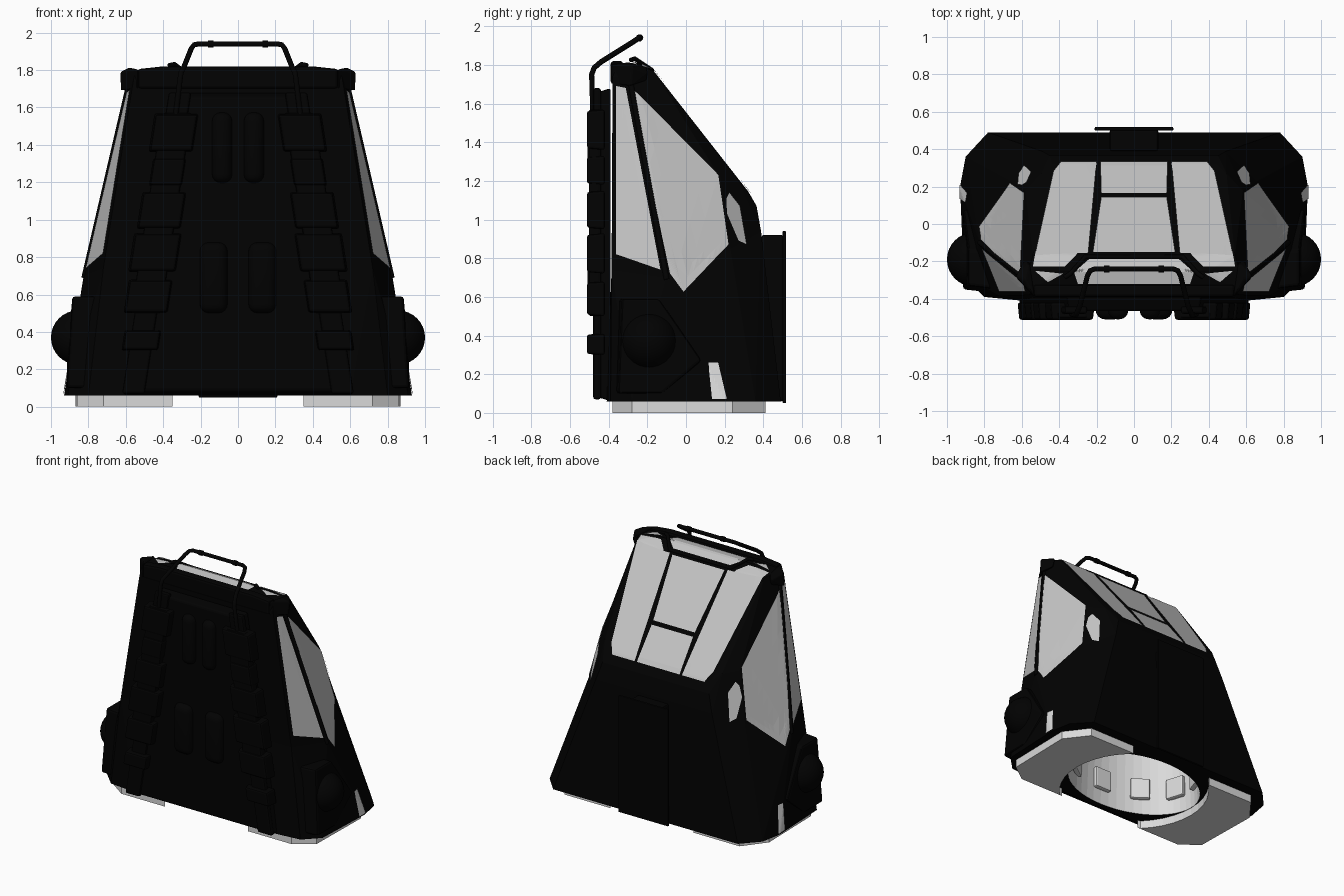
import bpy, bmesh, math
from mathutils import Vector
from mathutils.bvhtree import BVHTree

if "Cube" in bpy.data.objects:
    bpy.data.objects.remove(bpy.data.objects["Cube"])


def material(name, value):
    m = bpy.data.materials.new(name)
    m.use_nodes = True
    color = (value, value, value, 1)
    m.diffuse_color = color
    m.node_tree.nodes["Principled BSDF"].inputs["Base Color"].default_value = color
    return m


black = material("black shell", 0.0005)
glass = material("pale grey glass", 0.56)
light = material("light grey base", 0.7)


def finish(bm, name, mat, bevel=0, segments=2):
    mesh = bpy.data.meshes.new(name)
    bm.to_mesh(mesh)
    bm.free()
    mesh.materials.append(mat)
    ob = bpy.data.objects.new(name, mesh)
    bpy.context.collection.objects.link(ob)
    if bevel:
        b = ob.modifiers.new("soft edges", "BEVEL")
        b.width, b.segments, b.limit_method = bevel, segments, "ANGLE"
    return ob


def smooth(ob):
    for p in ob.data.polygons:
        p.use_smooth = True


def hull_mesh(points):
    bm = bmesh.new()
    for p in points:
        bm.verts.new(p)
    bmesh.ops.convex_hull(bm, input=bm.verts)
    loose = [v for v in bm.verts if not v.link_faces]
    bmesh.ops.delete(bm, geom=loose, context="VERTS")
    bmesh.ops.dissolve_limit(bm, angle_limit=math.radians(2), verts=bm.verts, edges=bm.edges)
    bmesh.ops.recalc_face_normals(bm, faces=bm.faces)
    return bm


def slab(name, outline, y0, y1, bevel=0.012, inset=1.0):
    """Solid from an (x, z) outline, between two depths."""
    c = sum((Vector(p) for p in outline), Vector((0, 0))) / len(outline)
    pts = [(x, y0, z) for x, z in outline]
    for p in outline:
        q = c + (Vector(p) - c) * inset
        pts.append((q.x, y1, q.y))
    return finish(hull_mesh(pts), name, black, bevel)


def pipe(name, points, radius):
    cu = bpy.data.curves.new(name, "CURVE")
    cu.dimensions, cu.bevel_depth, cu.bevel_resolution = "3D", radius, 3
    cu.use_fill_caps = True
    s = cu.splines.new("POLY")
    s.points.add(len(points) - 1)
    for sp, p in zip(s.points, points):
        sp.co = (*p, 1)
    cu.materials.append(black)
    ob = bpy.data.objects.new(name, cu)
    bpy.context.collection.objects.link(ob)
    return ob


SIDES = (("left", 1), ("right", -1))

# Faceted shell: lower body and cab share the belt points
base = [(.6, -.41, .06), (.8, -.39, .06), (.91, -.28, .06), (.93, .2, .06), (.9, .36, .06), (.78, .49, .06)]
belt = [(.825, -.03, .6), (.825, -.1, .7), (.72, -.385, .74), (.66, .23, .85), (.49, .388, .94)]
cab = [(.582, .178, 1.215), (.44, .322, 1.145), (.45, .365, 1.07), (.495, .272, 1.2), (.54, -.168, 1.77),
       (.56, -.24, 1.79), (.585, -.29, 1.74), (.56, -.38, 1.74), (.55, -.36, 1.79), (.4, -.25, 1.81)]
shells, trees = {}, []
for name, half in (("lower_shell", base + belt), ("cab_shell", belt + cab)):
    bm = hull_mesh([(s * x, y, z) for x, y, z in half for s in (1, -1)])
    trees.append(BVHTree.FromBMesh(bm))
    shells[name] = finish(bm, name, black)

# Hollow underside with pale lining
bm = bmesh.new()
bmesh.ops.create_cone(bm, cap_ends=True, segments=48, radius1=.54, radius2=.5, depth=.7)
for v in bm.verts:
    v.co.y *= .7
    v.co.z += .2
cutter = finish(bm, "cavity_cutter", light)
cutter.hide_render = True
cut = shells["lower_shell"].modifiers.new("cavity", "BOOLEAN")
cut.object, cut.operation, cut.solver, cut.material_mode = cutter, "DIFFERENCE", "EXACT", "TRANSFER"
bpy.context.view_layer.objects.active = shells["lower_shell"]
bpy.ops.object.modifier_apply(modifier=cut.name)
bpy.data.objects.remove(cutter)


def pane(name, outline, axis, side=1, mat=glass, lift=.006):
    """Thin plate that follows the shell; outline is (y, z) for axis x or (x, y) for axis z."""
    bm = bmesh.new()
    ray = Vector((-1, 0, 0)) if axis == "x" else Vector((0, 0, -1))
    bm.faces.new([bm.verts.new((3, a, b) if axis == "x" else (a, b, 3)) for a, b in outline])
    bmesh.ops.triangulate(bm, faces=bm.faces)
    bmesh.ops.subdivide_edges(bm, edges=bm.edges, cuts=7, use_grid_fill=True)
    for v in bm.verts:
        hits = [h for h in (t.ray_cast(v.co, ray) for t in trees) if h[0]]
        hit, normal, *_ = min(hits, key=lambda h: h[3])
        v.co = hit + normal * lift
    bm.normal_update()
    flip = [f for f in bm.faces if f.normal.dot(ray) > 0]
    bmesh.ops.reverse_faces(bm, faces=flip)
    if side < 0:
        for v in bm.verts:
            v.co.x = -v.co.x
        bmesh.ops.reverse_faces(bm, faces=bm.faces)
    return finish(bm, name, mat)


# Windows
pane("roof_window_lower", [(-.18, .33), (.18, .33), (.175, .16), (-.175, .16)], "z")
pane("roof_window_upper", [(-.175, .14), (.175, .14), (.22, -.155), (-.22, -.155)], "z")
pane("top_window", [(-.24, -.19), (.24, -.19), (.32, -.26), (.3, -.32), (-.3, -.32), (-.32, -.26)], "z")
for label, s in SIDES:
    pane(label + "_roof_window", [(.2, .33), (.39, .33), (.43, .28), (.53, -.17), (.54, -.23), (.37, -.23), (.3, -.16), (.245, -.16)], "z", s)
    pane(label + "_corner_window", [(.38, -.265), (.53, -.25), (.46, -.31)], "z", s)
    pane(label + "_side_window", [(-.29, 1.69), (.165, 1.23), (.172, 1.18), (.15, 1.08), (.218, .87), (-.015, .625), (-.085, .72)], "x", s)
    pane(label + "_quarter_window", [(-.36, 1.69), (-.31, 1.68), (-.13, .74), (-.36, .82)], "x", s)
    pane(label + "_small_window", [(.205, 1.11), (.22, 1.14), (.275, 1.07), (.31, .87), (.268, .89), (.208, 1.03)], "x", s)
    pane(label + "_side_stripe", [(.115, .26), (.165, .26), (.21, .07), (.135, .07)], "x", s, light)

# Window frames
pipe("roof_arch", [(-.37, -.285, 1.825), (-.34, -.265, 1.832), (-.26, -.175, 1.772), (.26, -.175, 1.772),
                   (.34, -.265, 1.832), (.37, -.285, 1.825)], .012)
slab("front_rim", [(-.54, 1.805), (-.4, 1.82), (.4, 1.82), (.54, 1.805), (.54, 1.7), (-.54, 1.7)], -.325, -.39, .015, .99)
for label, s in SIDES:
    rim = [(.535, -.388, 1.7), (.535, -.385, 1.805), (.628, -.29, 1.69), (.632, -.28, 1.79), (.59, -.2, 1.76),
           (.56, -.2, 1.79), (.58, -.3, 1.815), (.575, -.2, 1.72), (.53, -.33, 1.75)]
    finish(hull_mesh([(s * x, y, z) for x, y, z in rim]), label + "_rim_corner", black, .008)
    pipe(label + "_side_pillar", [(s * .583, -.29, 1.73), (s * .824, -.1, .69)], .014)

# Front pack: tapered panel, side rails, clamp blocks and padded ribs
slab("front_panel", [(-.36, 1.68), (.36, 1.68), (.62, .06), (-.62, .06)], -.39, -.465, inset=.97)


def rail_x(z):
    return .31 + .155 * (1.68 - z)


def rail_outline(s, top, bottom, w):
    return [(s * (rail_x(z) + d), z) for z, d in ((top, -w), (top, w), (bottom, w), (bottom, -w))]


blocks = [(1.57, 1.36, .12), (1.33, 1.18, .09), (1.15, .95, .12), (.93, .72, .13), (.68, .5, .12), (.41, .3, .1)]
for label, s in SIDES:
    slab(label + "_rail", rail_outline(s, 1.68, .07, .06), -.44, -.48)
    slab(label + "_rail_pad", rail_outline(s, 1.57, .5, .08), -.44, -.503)
    for i, (top, bottom, w) in enumerate(blocks):
        slab(f"{label}_clamp_{i + 1}", rail_outline(s, top, bottom, w), -.42, -.512, inset=.92)
    for part, x, z, w, h in (("upper", .085, 1.385, .11, .38), ("lower", .13, .69, .15, .38)):
        bm = bmesh.new()
        bmesh.ops.create_cube(bm, size=1)
        for v in bm.verts:
            v.co = (s * x + v.co.x * w, -.455 + v.co.y * .11, z + v.co.z * h)
        smooth(finish(bm, f"{label}_{part}_rib", black, .05, 4))

# Carrying handle
bar = [(.34, -.48, 1.5), (.31, -.488, 1.75), (.305, -.475, 1.785), (.29, -.44, 1.815),
       (.25, -.28, 1.915), (.235, -.25, 1.935), (.21, -.24, 1.94)]
pipe("handle", bar + [(-x, y, z) for x, y, z in reversed(bar)], .014)
for label, s in SIDES:
    pipe(label + "_handle_collar", [(s * .13, -.24, 1.94), (s * .16, -.24, 1.94)], .019)

# Side pods with round domes
for label, s in SIDES:
    pod = [(-.35, .1), (-.33, .59), (-.14, .59), (.08, .27), (.0, .2), (-.12, .1)]
    pts = [(s * (.885 if z > .5 else .915), y, z) for y, z in pod] + [(s * .75, y * 1.05, z) for y, z in pod]
    finish(hull_mesh(pts), label + "_pod", black, .015)
    bm = bmesh.new()
    bmesh.ops.create_uvsphere(bm, u_segments=32, v_segments=16, radius=.145)
    for v in bm.verts:
        v.co += Vector((s * .855, -.19, .37))
    smooth(finish(bm, label + "_dome", black))

# Rear spine
slab("rear_spine", [(-.13, .92), (.13, .92), (.13, .06), (-.13, .06)], .39, .505)
slab("rear_plate", [(-.21, .94), (.21, .94), (.21, .05), (-.21, .05)], .5, .518, .004)

# Base feet with a round gap between them
for label, s in SIDES:
    outer = [(.35, -.38), (.72, -.38), (.86, -.28), (.87, .24), (.74, .41), (.35, .41)]
    arc = [(.53 * math.cos(a), .53 * math.sin(a)) for a in (math.radians(45 - 9 * i) for i in range(11))]
    bm = bmesh.new()
    face = bm.faces.new([bm.verts.new((s * x, y, 0)) for x, y in outer + arc])
    up = bmesh.ops.extrude_face_region(bm, geom=[face])
    for v in up["geom"]:
        if isinstance(v, bmesh.types.BMVert):
            v.co.z = .065
    bmesh.ops.recalc_face_normals(bm, faces=bm.faces)
    finish(bm, label + "_foot", light)

# Panels around the cavity
for i in range(10):
    a = math.radians(36 * i + 18)
    bm = bmesh.new()
    bmesh.ops.create_cube(bm, size=.1)
    for v in bm.verts:
        x, y = v.co.x * .4, v.co.y * 1.4
        v.co = (.5 * math.cos(a) + x * math.cos(a) - y * math.sin(a),
                .35 * math.sin(a) + x * math.sin(a) + y * math.cos(a), v.co.z * 1.6 + .25)
    finish(bm, f"cavity_panel_{i + 1}", light, .01)
